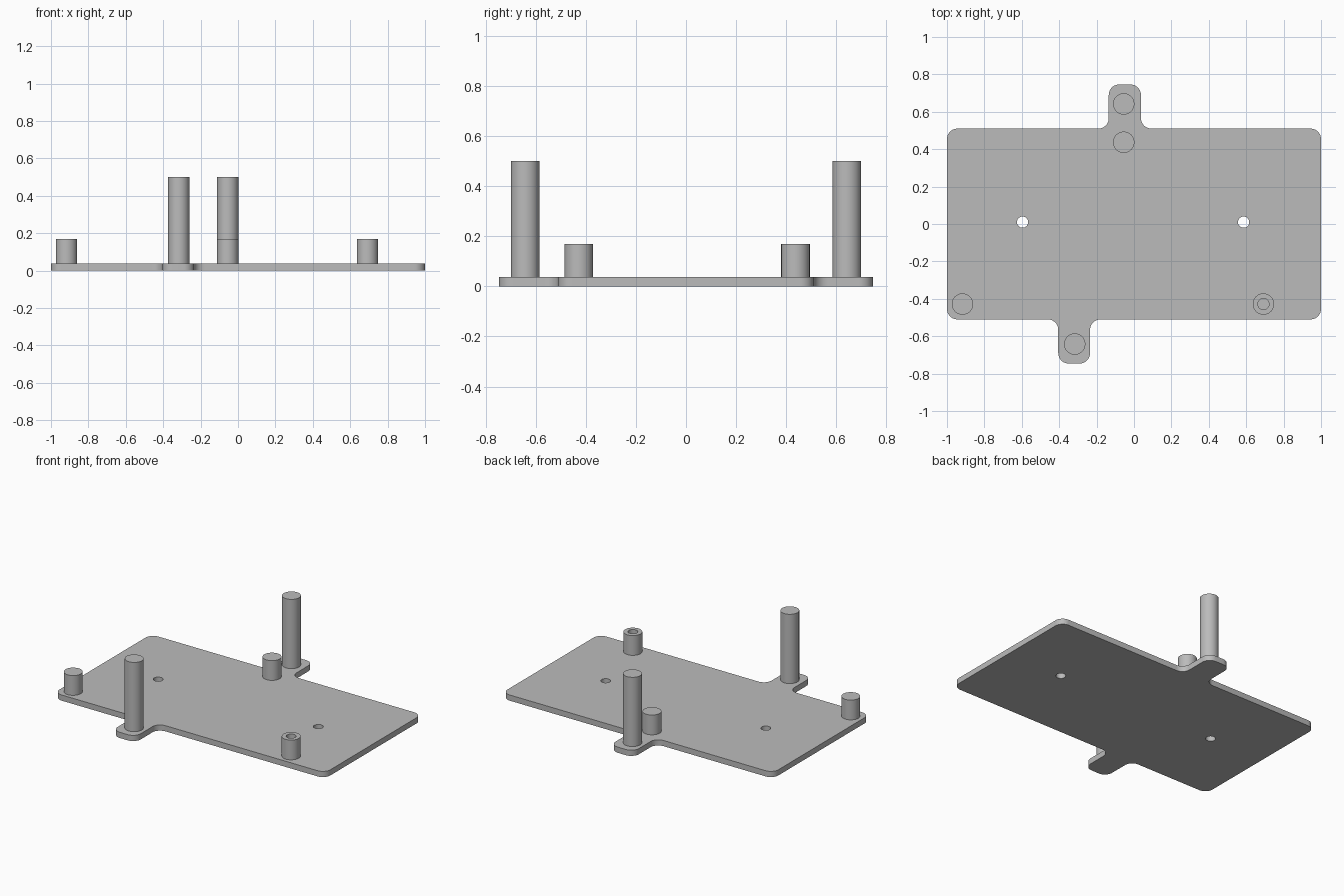
import bpy
import bmesh
from math import pi, sin, cos
from mathutils import Vector

if "Cube" in bpy.data.objects:
    bpy.data.objects.remove(bpy.data.objects["Cube"])

THICK, ROUND = 0.038, 0.056
POST_R, BORE_R = 0.057, 0.03

grey = bpy.data.materials.new("plain grey")
grey.use_nodes = True
grey.diffuse_color = (0.5, 0.5, 0.5, 1)
grey.node_tree.nodes["Principled BSDF"].inputs["Base Color"].default_value = grey.diffuse_color


def finish(bm, name):
    """Turn a bmesh into a smooth-shaded object with sharp edges kept."""
    bmesh.ops.recalc_face_normals(bm, faces=bm.faces)
    mesh = bpy.data.meshes.new(name)
    bm.to_mesh(mesh)
    bm.free()
    mesh.materials.append(grey)
    obj = bpy.data.objects.new(name, mesh)
    bpy.context.collection.objects.link(obj)
    bpy.ops.object.select_all(action="DESELECT")
    obj.select_set(True)
    bpy.context.view_layer.objects.active = obj
    bpy.ops.object.shade_smooth_by_angle(angle=pi / 6)
    return obj


def rounded(corners, radius, steps=10):
    """Replace every right-angle corner of an outline by an arc."""
    points = []
    for i, corner in enumerate(corners):
        p = Vector(corner)
        back = (Vector(corners[i - 1]) - p).normalized()
        ahead = (Vector(corners[(i + 1) % len(corners)]) - p).normalized()
        centre = p + radius * (back + ahead)
        for s in range(steps + 1):
            t = s / steps * pi / 2
            points.append(centre - radius * (ahead * cos(t) + back * sin(t)))
    return points


def circle(x, y, radius, steps=48):
    return [Vector((x + radius * cos(2 * pi * s / steps),
                    y + radius * sin(2 * pi * s / steps))) for s in range(steps)]


def add_loop(bm, points, z=0):
    verts = [bm.verts.new((p.x, p.y, z)) for p in points]
    return [bm.edges.new((v, verts[i - 1])) for i, v in enumerate(verts)]


# Base plate: rounded rectangle with a tab front and back, two through holes
W, D, TAB = 1.0, 0.51, 0.746
outline = [(-W, -D), (-0.405, -D), (-0.405, -TAB), (-0.235, -TAB), (-0.235, -D), (W, -D),
           (W, D), (0.037, D), (0.037, TAB), (-0.135, TAB), (-0.135, D), (-W, D)]
bm = bmesh.new()
edges = add_loop(bm, rounded(outline, ROUND))
for x in (-0.596, 0.586):
    edges += add_loop(bm, circle(x, 0.01, BORE_R))
bmesh.ops.triangle_fill(bm, edges=edges, use_beauty=True)
top = bmesh.ops.extrude_face_region(bm, geom=bm.faces[:], use_keep_orig=True)
bmesh.ops.translate(bm, vec=(0, 0, THICK),
                    verts=[g for g in top["geom"] if isinstance(g, bmesh.types.BMVert)])
finish(bm, "base_plate")


# Hollow standoffs, open at the top
def standoff(name, x, y, height):
    bm = bmesh.new()
    rings = [(POST_R, THICK), (POST_R, height), (BORE_R, height), (BORE_R, THICK + 0.001)]
    loops = [add_loop(bm, circle(x, y, r), z) for r, z in rings]
    for low, high in zip(loops, loops[1:]):
        bmesh.ops.bridge_loops(bm, edges=low + high)
    bmesh.ops.contextual_create(bm, geom=loops[-1])
    finish(bm, name)


TALL, SHORT = 0.5, 0.17
standoff("tall_post_front", -0.317, -0.642, TALL)
standoff("tall_post_back", -0.055, 0.642, TALL)
standoff("short_post_back", -0.055, 0.437, SHORT)
standoff("short_post_front_right", -0.917, -0.428, SHORT)
standoff("short_post_front_left", 0.692, -0.428, SHORT)
